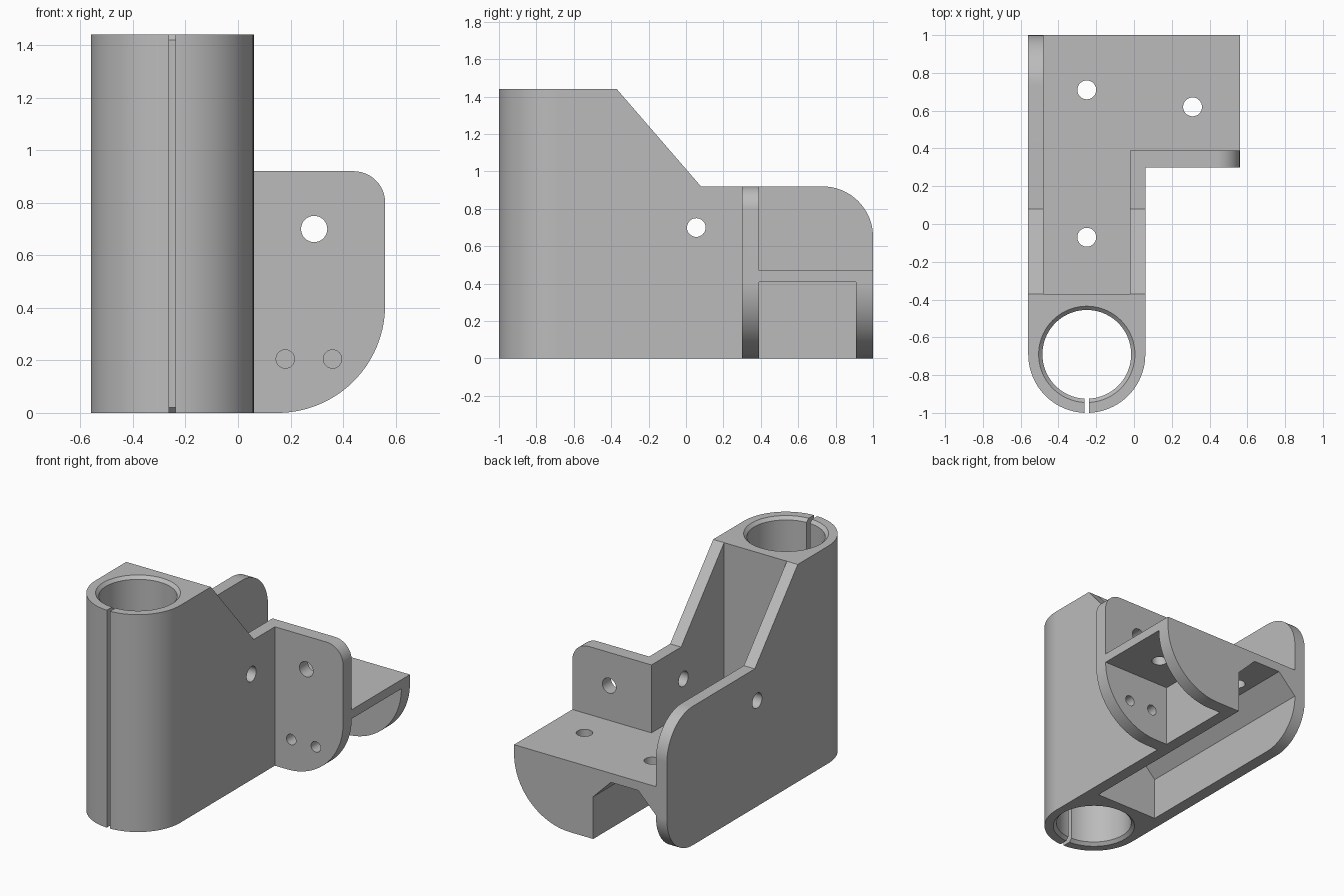
import bpy
import bmesh
import math
from mathutils import Vector

if "Cube" in bpy.data.objects:
    bpy.data.objects.remove(bpy.data.objects["Cube"], do_unlink=True)

grey = bpy.data.materials.new("plain grey")
grey.use_nodes = True
grey.diffuse_color = (0.5, 0.5, 0.5, 1)
grey.node_tree.nodes["Principled BSDF"].inputs["Base Color"].default_value = (0.5, 0.5, 0.5, 1)


def arc(cx, cy, r, start, end, steps=20):
    angles = [math.radians(start + (end - start) * i / steps) for i in range(steps + 1)]
    return [(cx + r * math.cos(a), cy + r * math.sin(a)) for a in angles]


def prism(name, outline, axis, low, high):
    """Extrude a 2D outline (remaining axes in x, y, z order) along an axis."""
    bm = bmesh.new()
    verts = []
    for p in outline:
        co = list(p)
        co.insert("xyz".index(axis), low)
        verts.append(bm.verts.new(co))
    face = bm.faces.new(verts)
    grown = bmesh.ops.extrude_face_region(bm, geom=[face])["geom"]
    shift = Vector([high - low if a == axis else 0 for a in "xyz"])
    bmesh.ops.translate(bm, vec=shift, verts=[g for g in grown if isinstance(g, bmesh.types.BMVert)])
    bmesh.ops.recalc_face_normals(bm, faces=bm.faces)
    return to_object(name, bm)


def to_object(name, bm):
    mesh = bpy.data.meshes.new(name)
    bm.to_mesh(mesh)
    bm.free()
    mesh.materials.append(grey)
    ob = bpy.data.objects.new(name, mesh)
    bpy.context.collection.objects.link(ob)
    return ob


def box(name, x, y, z):
    return prism(name, [(x[0], y[0]), (x[1], y[0]), (x[1], y[1]), (x[0], y[1])], "z", *z)


def hole(a, b, r, axis, low, high, steps=32):
    return prism("hole", arc(a, b, r, 0, 360, steps)[:-1], axis, low, high)


def combine(target, other, operation):
    mod = target.modifiers.new(operation, "BOOLEAN")
    mod.operation = operation
    mod.solver = "EXACT"
    mod.object = other
    bpy.context.view_layer.objects.active = target
    bpy.ops.object.modifier_apply(modifier=mod.name)
    bpy.data.objects.remove(other, do_unlink=True)


TUBE_X, TUBE_Y, R = -0.25, -0.69, 0.31
TOP, WALL_TOP, SHELF, UNDER = 1.44, 0.92, 0.47, 0.41
BLOCK = -0.37      # back of the tube block
IN_L, IN_R = -0.48, -0.02   # inner faces of the two walls
CH = 0.13

# Main body: rounded column outline with a sloping side profile
body = prism("clamp_bracket", arc(TUBE_X, TUBE_Y, R, 180, 360, 40) + [(0.06, 1), (-0.56, 1)], "z", 0, TOP)
top_cut = [(BLOCK, TOP), (0.08, WALL_TOP)] + arc(0.73, 0.65, 0.27, 90, 0)
top_cut += [(1.2, 0.65), (1.2, 1.7), (BLOCK, 1.7)]
combine(body, prism("slope_cut", top_cut, "x", -1, 1), "DIFFERENCE")

# Open space above the shelf
combine(body, box("upper_cut", (IN_L, IN_R), (BLOCK, 1.2), (SHELF, 1.7)), "DIFFERENCE")
combine(body, box("side_cut", (-0.1, 0.5), (0.39, 1.2), (SHELF, 1.7)), "DIFFERENCE")

# Chamfered channel below the shelf
channel = [(IN_L, -0.1), (IN_R, -0.1), (IN_R, UNDER - CH), (IN_R - CH, UNDER),
           (IN_L + CH, UNDER), (IN_L, UNDER - CH)]
combine(body, prism("channel_cut", channel, "y", BLOCK, 1.2), "DIFFERENCE")

# Rounded lower back corner of the long wall
corner = arc(0.73, 0.27, 0.27, 270, 360) + [(1.2, 0.27), (1.2, -0.2), (0.73, -0.2)]
combine(body, prism("corner_cut", corner, "x", -0.7, -0.42), "DIFFERENCE")

# Side flange, shelf extension and back web
lower_arc = arc(0.15, UNDER, UNDER, 270, 360, 28)
flange = [(0.02, 0)] + lower_arc + arc(0.44, 0.80, 0.12, 0, 90, 12) + [(0.02, WALL_TOP)]
web = [(0.02, 0)] + lower_arc + [(0.56, SHELF), (0.02, SHELF)]
combine(body, prism("flange", flange, "y", 0.30, 0.39), "UNION")
combine(body, prism("back_web", web, "y", 0.91, 1), "UNION")
combine(body, box("shelf", (0.02, 0.56), (0.35, 0.95), (UNDER, SHELF)), "UNION")

# Tube bore with chamfered mouths and a clamping slit
bore_profile = [(0.275, -0.02), (0.235, 0.02), (0.235, TOP - 0.02), (0.275, TOP + 0.02)]
bm = bmesh.new()
rings = []
for r, z in bore_profile:
    rings.append([bm.verts.new((x, y, z)) for x, y in arc(TUBE_X, TUBE_Y, r, 0, 360, 72)[:-1]])
for a, b in zip(rings, rings[1:]):
    for i in range(72):
        j = (i + 1) % 72
        bm.faces.new((a[i], a[j], b[j], b[i]))
bm.faces.new(rings[0])
bm.faces.new(rings[-1])
bmesh.ops.recalc_face_normals(bm, faces=bm.faces)
combine(body, to_object("bore", bm), "DIFFERENCE")
combine(body, box("slit", (-0.262, -0.237), (-1.1, -0.75), (-0.1, 1.6)), "DIFFERENCE")

# Screw holes through shelf, walls and flange
for x, y in ((-0.25, -0.07), (-0.25, 0.71), (0.31, 0.62)):
    combine(body, hole(x, y, 0.05, "z", 0.3, 0.6), "DIFFERENCE")
combine(body, hole(0.055, 0.70, 0.05, "x", -0.8, 0.2), "DIFFERENCE")
for x, z, r in ((0.29, 0.70, 0.05), (0.18, 0.205, 0.035), (0.36, 0.205, 0.035)):
    combine(body, hole(x, z, r, "y", 0.2, 0.5), "DIFFERENCE")

# Smooth the curved faces, keep the edges crisp
bpy.ops.object.select_all(action="DESELECT")
body.select_set(True)
bpy.context.view_layer.objects.active = body
bpy.ops.object.shade_smooth_by_angle(angle=math.radians(25))
weighted = body.modifiers.new("even_shading", "WEIGHTED_NORMAL")
weighted.keep_sharp = True
